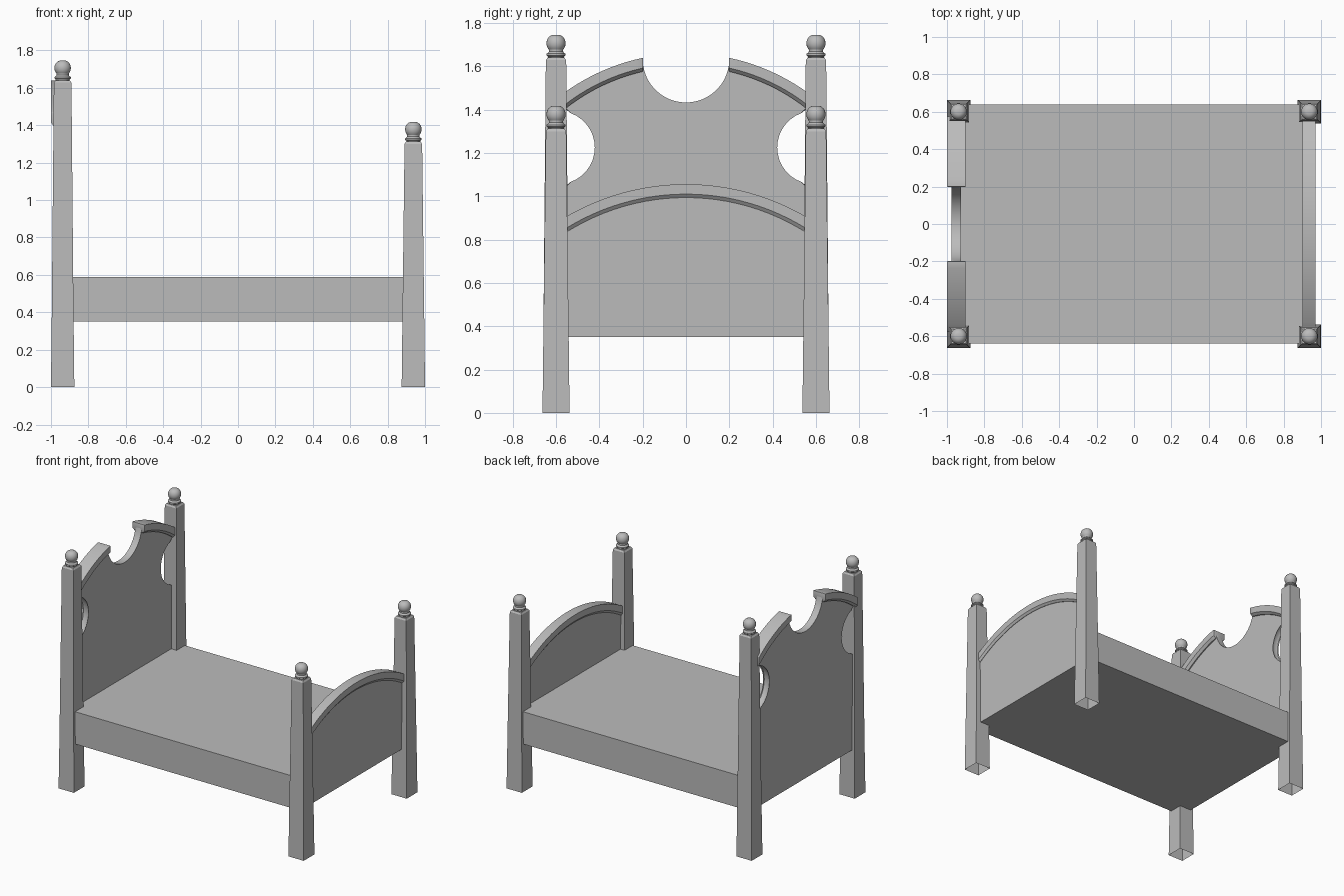
import bpy, bmesh, math

if "Cube" in bpy.data.objects:
    bpy.data.objects.remove(bpy.data.objects["Cube"], do_unlink=True)

grey = bpy.data.materials.new("plain_grey")
grey.use_nodes = True
grey.diffuse_color = (0.5, 0.5, 0.5, 1)
grey.node_tree.nodes["Principled BSDF"].inputs["Base Color"].default_value = grey.diffuse_color


def finish(name, bm):
    """Turn a bmesh into a named object, smooth with sharp edges kept."""
    bmesh.ops.recalc_face_normals(bm, faces=bm.faces)
    mesh = bpy.data.meshes.new(name)
    bm.to_mesh(mesh)
    bm.free()
    mesh.materials.append(grey)
    mesh.shade_smooth()
    mesh.set_sharp_from_angle(angle=math.radians(32))
    obj = bpy.data.objects.new(name, mesh)
    bpy.context.collection.objects.link(obj)
    return obj


def loft(bm, rings, cap_start=True, cap_end=True):
    """Skin a row of equal closed rings; return the verts ring by ring."""
    rows = [[bm.verts.new(p) for p in ring] for ring in rings]
    for a, b in zip(rows, rows[1:]):
        for i in range(len(a)):
            j = (i + 1) % len(a)
            bm.faces.new((a[i], a[j], b[j], b[i]))
    if cap_start:
        bm.faces.new(rows[0])
    if cap_end:
        bm.faces.new(rows[-1])
    return rows


def ring(x, y, z, radius, sides, turn=0.0):
    return [(x + radius * math.cos(turn + math.tau * i / sides),
             y + radius * math.sin(turn + math.tau * i / sides), z) for i in range(sides)]


def post(name, x, y, top):
    """Tapered square post, open underneath, chamfered on top."""
    bm = bmesh.new()
    profile = [(0, 0.0625), (0.35, 0.0585), (top - 0.012, 0.047), (top, 0.039)]
    loft(bm, [ring(x, y, z, h * math.sqrt(2), 4, math.pi / 4) for z, h in profile], cap_start=False)
    finish(name, bm)


def finial(name, x, y, base):
    """Turned collar and ball."""
    bm = bmesh.new()
    profile = [(-0.005, 0.036), (0.006, 0.038), (0.01, 0.044), (0.018, 0.044),
               (0.022, 0.037), (0.028, 0.033)]
    for i in range(1, 12):
        a = math.pi * (i / 12 - 0.5)
        if a > -0.9:
            profile.append((0.066 + 0.041 * math.sin(a), 0.044 * math.cos(a) ** 0.8))
    loft(bm, [ring(x, y, base + z, r, 24) for z, r in profile])
    finish(name, bm)


def arc_z(centre, radius, y):
    return centre + math.sqrt(radius * radius - y * y)


def moulding(name, x, half, neck, centre, radius, y0, y1, steps):
    """Arched cap rail with a chamfered underside and vertical ends."""
    section = [(-half, 0), (half, 0), (half, 0.046), (neck, 0.062), (-neck, 0.062), (-half, 0.046)]
    bm = bmesh.new()
    rings = []
    for i in range(steps + 1):
        y = y0 + (y1 - y0) * i / steps
        rings.append([(x + dx, y, arc_z(centre, radius - d, y)) for dx, d in section])
    rows = loft(bm, rings)
    ends = [e for e in bm.edges if all(v in rows[0] for v in e.verts)
            or all(v in rows[-1] for v in e.verts)]
    bmesh.ops.bevel(bm, geom=ends, offset=0.005, segments=2, affect='EDGES', profile=0.5)
    finish(name, bm)


def panel(name, x, half, outline, cuts=()):
    """Flat board from a side outline; edges lying on the cut circles are chamfered."""
    bm = bmesh.new()
    loft(bm, [[(x + s * half, y, z) for y, z in outline] for s in (-1, 1)])

    def on_cut(edge):
        a, b = (v.co for v in edge.verts)
        return abs(a.x - b.x) < 1e-5 and any(
            all(abs(math.hypot(v.y - cy, v.z - cz) - r) < 1e-4 for v in (a, b))
            for cy, cz, r in cuts)

    rims = [e for e in bm.edges if on_cut(e)]
    if rims:
        bmesh.ops.bevel(bm, geom=rims, offset=0.011, segments=2, affect='EDGES', profile=0.5)
    finish(name, bm)


def mirrored(half_outline):
    """Close a +y half outline whose first point lies on y = 0."""
    return half_outline + [(-y, z) for y, z in reversed(half_outline[1:])]


# Bed base
bm = bmesh.new()
loft(bm, [[(sx * 0.94, sy * 0.64, z) for sx, sy in ((-1, -1), (1, -1), (1, 1), (-1, 1))]
          for z in (0.35, 0.588)])
finish("bed_base", bm)

# Posts and finials
for end, x, top in (("head", -0.9375, 1.64), ("foot", 0.9375, 1.312)):
    for side, y in (("front", -0.6), ("back", 0.6)):
        post(f"{end}_post_{side}", x, y, top)
        finial(f"{end}_finial_{side}", x, y, top)

EDGE, FLOOR = 0.56, 0.35

# Headboard with a top scoop and two side cut-outs
head_centre, head_radius = 0.70, 0.96
scoop, hole = (0, 1.633, 0.2), (0.59, 1.225, 0.18)
half = []
for i in range(13):
    a = math.radians(-90 + 83 * i / 12)
    half.append((scoop[2] * math.cos(a), scoop[1] + scoop[2] * math.sin(a)))
half[0] = (0, scoop[1] - scoop[2])
for i in range(1, 9):
    y = 0.2 + (EDGE - 0.2) * i / 8
    half.append((y, arc_z(head_centre, head_radius - 0.03, y)))
start = math.acos((EDGE - hole[0]) / hole[2])
for i in range(17):
    a = start + (math.tau - 2 * start) * i / 16
    half.append((hole[0] + hole[2] * math.cos(a), hole[1] + hole[2] * math.sin(a)))
half.append((EDGE, FLOOR))
panel("headboard", -0.95, 0.025, mirrored(half),
      (scoop, hole, (-hole[0], hole[1], hole[2])))
for side, s in (("front", -1), ("back", 1)):
    moulding(f"headboard_moulding_{side}", -0.95, 0.05, 0.033, head_centre, head_radius,
             s * 0.198, s * 0.575, 10)

# Footboard
foot_centre, foot_radius = -0.04, 1.096
half = [(EDGE * i / 12, arc_z(foot_centre, foot_radius - 0.03, EDGE * i / 12)) for i in range(13)]
half.append((EDGE, FLOOR))
panel("footboard", 0.935, 0.02, mirrored(half))
moulding("footboard_moulding", 0.935, 0.035, 0.023, foot_centre, foot_radius, -0.575, 0.575, 24)
